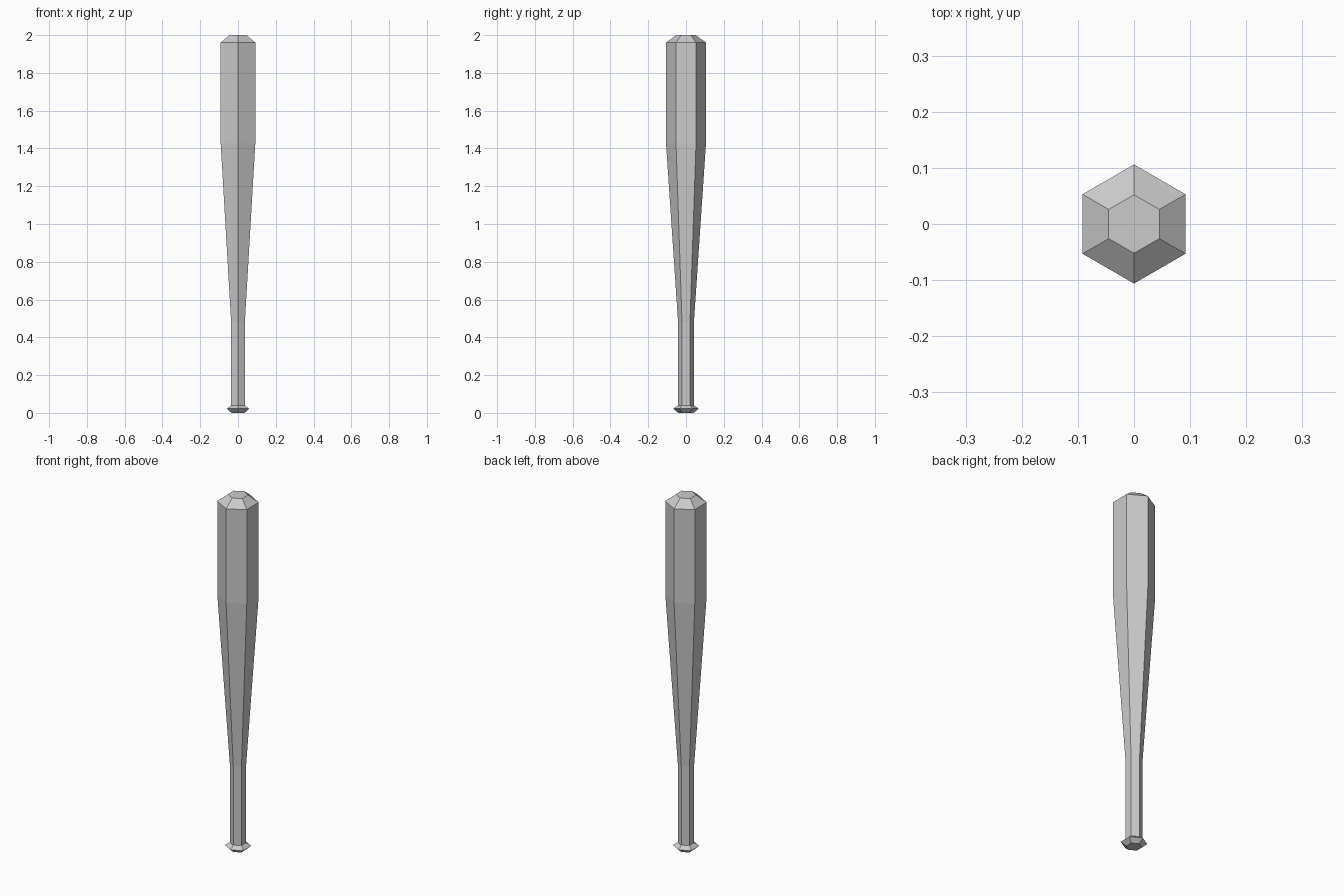
import bpy, bmesh, math

if "Cube" in bpy.data.objects:
    bpy.data.objects.remove(bpy.data.objects["Cube"])

SIDES = 6
# Profile from the knob base to the barrel tip: (corner radius, height)
PROFILE = [
    (0.040, 0.00), (0.067, 0.022), (0.042, 0.04),   # knob
    (0.042, 0.48),                                  # handle
    (0.106, 1.43), (0.106, 1.96),                   # taper and barrel
    (0.052, 2.00),                                  # chamfered tip
]


def hex_ring(bm, radius, z):
    angles = [math.pi / 2 + i * math.tau / SIDES for i in range(SIDES)]
    return [bm.verts.new((radius * math.cos(a), radius * math.sin(a), z)) for a in angles]


# Bat: stacked hexagonal rings joined by flat faces
bm = bmesh.new()
rings = [hex_ring(bm, r, z) for r, z in PROFILE]
for low, high in zip(rings, rings[1:]):
    for i in range(SIDES):
        j = (i + 1) % SIDES
        bm.faces.new((low[i], low[j], high[j], high[i]))

# End caps
bm.faces.new(rings[0][::-1])
bm.faces.new(rings[-1])

mesh = bpy.data.meshes.new("bat")
bm.to_mesh(mesh)
bm.free()
bat = bpy.data.objects.new("bat", mesh)
bpy.context.collection.objects.link(bat)
